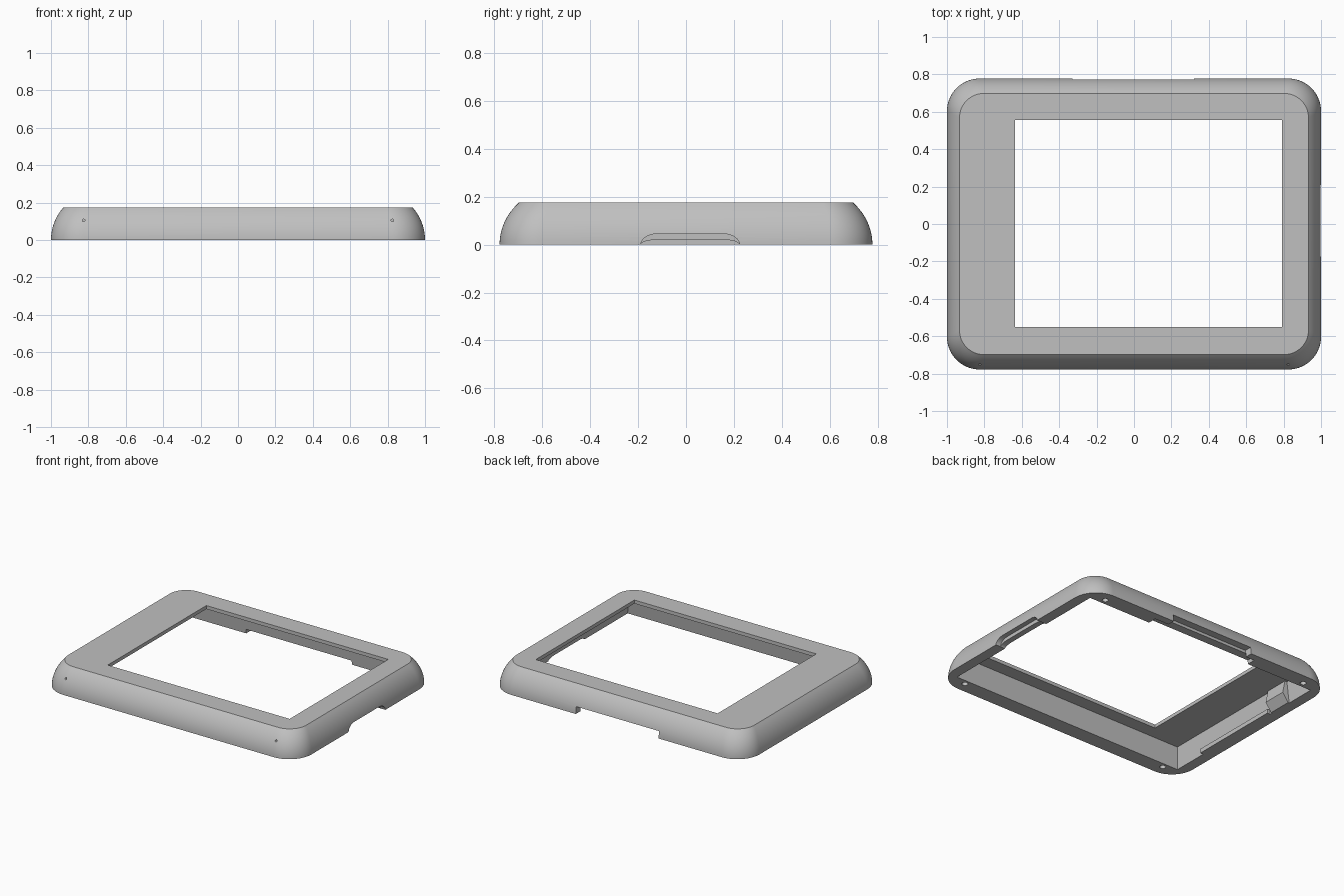
import bpy, bmesh, math

if "Cube" in bpy.data.objects:
    bpy.data.objects.remove(bpy.data.objects["Cube"], do_unlink=True)

grey = bpy.data.materials.new("silver_grey")
grey.use_nodes = True
colour = (0.527, 0.527, 0.527, 1)
grey.diffuse_color = colour
grey.node_tree.nodes["Principled BSDF"].inputs["Base Color"].default_value = colour


def loft(name, loops):
    """Skin equal-length closed loops and cap both ends."""
    bm = bmesh.new()
    rings = [[bm.verts.new(p) for p in loop] for loop in loops]
    n = len(rings[0])
    for a, b in zip(rings, rings[1:]):
        for i in range(n):
            j = (i + 1) % n
            bm.faces.new((a[i], a[j], b[j], b[i]))
    bm.faces.new(rings[0][::-1])
    bm.faces.new(rings[-1])
    bmesh.ops.recalc_face_normals(bm, faces=bm.faces)
    mesh = bpy.data.meshes.new(name)
    bm.to_mesh(mesh)
    bm.free()
    mesh.materials.append(grey)
    obj = bpy.data.objects.new(name, mesh)
    bpy.context.collection.objects.link(obj)
    return obj


def rounded_loop(hx, hy, r, z, steps=16):
    pts = []
    for k, (sx, sy) in enumerate(((1, 1), (-1, 1), (-1, -1), (1, -1))):
        for i in range(steps + 1):
            a = (k + i / steps) * math.pi / 2
            pts.append((sx * (hx - r) + r * math.cos(a), sy * (hy - r) + r * math.sin(a), z))
    return pts


def rect(x0, x1, y0, y1, z):
    return [(x0, y0, z), (x1, y0, z), (x1, y1, z), (x0, y1, z)]


def box(name, x0, x1, y0, y1, z0, z1):
    return loft(name, [rect(x0, x1, y0, y1, z0), rect(x0, x1, y0, y1, z1)])


def rod(name, centre, r, depth, axis):
    """Round cutter centred on a point, along y or z."""
    def ring(d):
        pts = []
        for i in range(20):
            u, v = r * math.cos(i * math.pi / 10), r * math.sin(i * math.pi / 10)
            off = (u, d, v) if axis == "y" else (u, v, d)
            pts.append(tuple(c + o for c, o in zip(centre, off)))
        return pts
    return loft(name, [ring(-depth), ring(depth)])


def cut(target, cutter):
    mod = target.modifiers.new("cut", "BOOLEAN")
    mod.operation = "DIFFERENCE"
    mod.solver = "EXACT"
    mod.object = cutter
    bpy.context.view_layer.objects.active = target
    bpy.ops.object.modifier_apply(modifier=mod.name)
    bpy.data.objects.remove(cutter, do_unlink=True)


# Bezel shell: rounded rectangle whose sides curve inward to a flat top
HEIGHT = 0.175
lean = math.radians(43.6)
loops = []
for i in range(13):
    a = lean * i / 12
    t = (1 - math.cos(a)) / (1 - math.cos(lean))
    z = HEIGHT * math.sin(a) / math.sin(lean)
    loops.append(rounded_loop(1 - 0.067 * t, 0.778 - 0.08 * t, 0.175 - 0.045 * t, z))
shell = loft("bezel_shell", loops)

# Hollow underside and screen opening
cut(shell, loft("cavity", [rect(-0.927, 0.927, -0.67, 0.665, -0.02),
                           rect(-0.905, 0.905, -0.645, 0.645, 0.15)]))
cut(shell, box("window", -0.637, 0.79, -0.55, 0.555, 0.1, 0.3))

# Stepped notch in the back edge
cut(shell, box("back_notch_outer", -0.33, 0.32, 0.72, 0.9, -0.05, 0.05))
cut(shell, box("back_notch_inner", -0.4, 0.43, 0.6, 0.725, -0.05, 0.03))

# Rounded notch in the right-hand edge, with a shallower inner step
def side_profile(x, h):
    pts = [(x, -0.19, -0.05), (x, 0.225, -0.05), (x, 0.225, 0)]
    for k in (0, 1):
        for i in range(9):
            a = (k + i / 8) * math.pi / 2
            cy = -0.12 if k else 0.155
            pts.append((x, cy + 0.068 * math.cos(a), h * math.sin(a)))
    return pts + [(x, -0.19, 0)]

cut(shell, loft("side_notch_outer", [side_profile(0.962, 0.045), side_profile(1.1, 0.045)]))
cut(shell, loft("side_notch_inner", [side_profile(0.89, 0.02), side_profile(0.97, 0.02)]))

# Screw holes under the corners and pin holes in the front
for sx in (-1, 1):
    for sy in (-1, 1):
        cut(shell, rod("screw_hole", (sx * 0.83, sy * 0.702, 0), 0.02, 0.07, "z"))
    cut(shell, rod("pin_hole", (sx * 0.825, -0.76, 0.105), 0.007, 0.05, "y"))

# Inner retaining rail and wedge-shaped clip on the left wall
rail = box("retaining_rail", -0.935, -0.9, -0.41, 0.26, 0, 0.03)
clip = loft("retaining_clip", [rect(-0.935, -0.915, 0.28, 0.45, 0.0),
                               rect(-0.93, -0.87, 0.28, 0.45, 0.06),
                               rect(-0.925, -0.89, 0.28, 0.45, 0.155)])

# Smooth curved sides, crisp edges
bpy.ops.object.select_all(action="DESELECT")
for obj in (shell, rail, clip):
    obj.select_set(True)
bpy.context.view_layer.objects.active = shell
bpy.ops.object.shade_smooth_by_angle(angle=math.radians(25))
